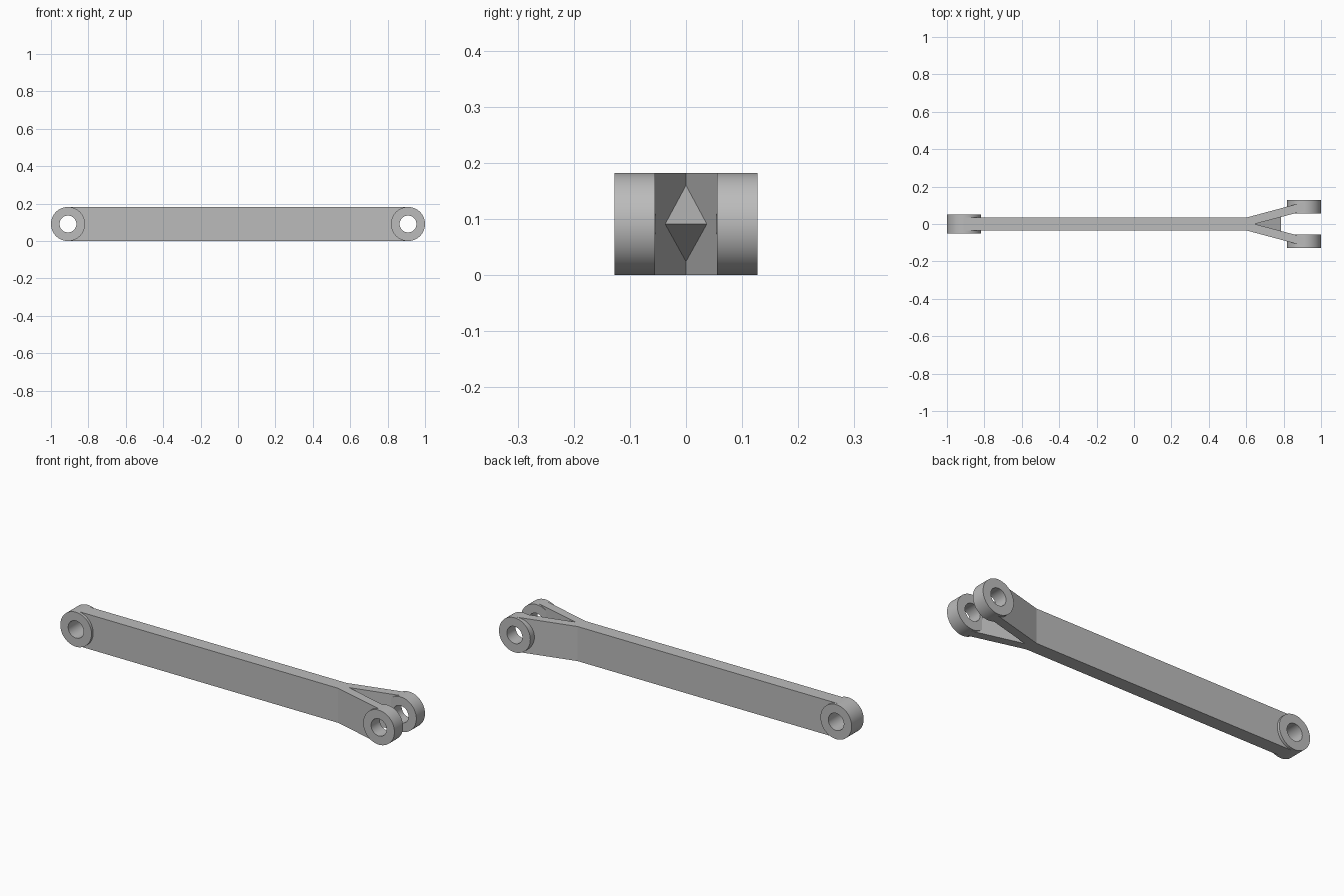
import bpy, bmesh
from mathutils import Matrix, Vector

HEIGHT = 0.182
MID = HEIGHT / 2
PIN_X = 0.909          # pin axis distance from the centre
BORE = 0.045

cube = bpy.data.objects.get("Cube")
if cube:
    bpy.data.objects.remove(cube, do_unlink=True)

steel = bpy.data.materials.new("grey_steel")
steel.use_nodes = True
GREY = (0.5, 0.5, 0.5, 1)
steel.diffuse_color = GREY
steel.node_tree.nodes["Principled BSDF"].inputs["Base Color"].default_value = GREY


def make_object(name, bm):
    bmesh.ops.recalc_face_normals(bm, faces=bm.faces)
    mesh = bpy.data.meshes.new(name)
    bm.to_mesh(mesh)
    bm.free()
    mesh.materials.append(steel)
    obj = bpy.data.objects.new(name, mesh)
    bpy.context.collection.objects.link(obj)
    return obj


def prism(name, points, direction):
    """Extrude a flat outline along a direction."""
    bm = bmesh.new()
    face = bm.faces.new([bm.verts.new(p) for p in points])
    out = bmesh.ops.extrude_face_region(bm, geom=[face])
    verts = [v for v in out["geom"] if isinstance(v, bmesh.types.BMVert)]
    bmesh.ops.translate(bm, verts=verts, vec=Vector(direction))
    return make_object(name, bm)


def cylinder(name, x, y, radius, width):
    """Cylinder lying along y at pin height."""
    bm = bmesh.new()
    place = Matrix.Translation((x, y, MID)) @ Matrix.Rotation(1.5707963, 4, "X")
    bmesh.ops.create_cone(bm, cap_ends=True, segments=64, radius1=radius,
                          radius2=radius, depth=width, matrix=place)
    return make_object(name, bm)


def activate(obj):
    bpy.ops.object.select_all(action="DESELECT")
    obj.select_set(True)
    bpy.context.view_layer.objects.active = obj


def cut_hole(obj, x, radius):
    """Drill a pin hole through the part and discard the cutter."""
    cutter = cylinder("hole_cutter", x, 0, radius, 0.6)
    cutter.hide_render = True
    mod = obj.modifiers.new("pin_hole", "BOOLEAN")
    mod.operation = "DIFFERENCE"
    mod.solver = "EXACT"
    mod.object = cutter
    activate(obj)
    bpy.ops.object.modifier_apply(modifier=mod.name)
    bpy.data.objects.remove(cutter, do_unlink=True)


# Bar splitting into two fork arms
half = [(-PIN_X, 0.036), (0.607, 0.036), (PIN_X, 0.117), (PIN_X, 0.07)]
outline = half + [(0.645, 0)] + [(x, -y) for x, y in reversed(half)]
bar = prism("forked_bar", [(x, y, 0) for x, y in outline], (0, 0, HEIGHT))
for x in (-PIN_X, PIN_X):
    cut_hole(bar, x, 0.06)

# Wedge-shaped web in the crotch of the fork
prism("fork_web", [(0.645, -0.04, 0.16), (0.785, -0.04, MID), (0.645, -0.04, 0.024)],
      (0, 0.08, 0))

# Bored bosses: one at the plain end, a pair on the fork
for name, x, y, width in (("single_end_boss", -PIN_X, 0, 0.1),
                          ("left_side_fork_boss", PIN_X, 0.091, 0.072),
                          ("right_side_fork_boss", PIN_X, -0.091, 0.072)):
    boss = cylinder(name, x, y, MID, width)
    cut_hole(boss, x, BORE)
    activate(boss)
    bpy.ops.object.shade_smooth_by_angle()
